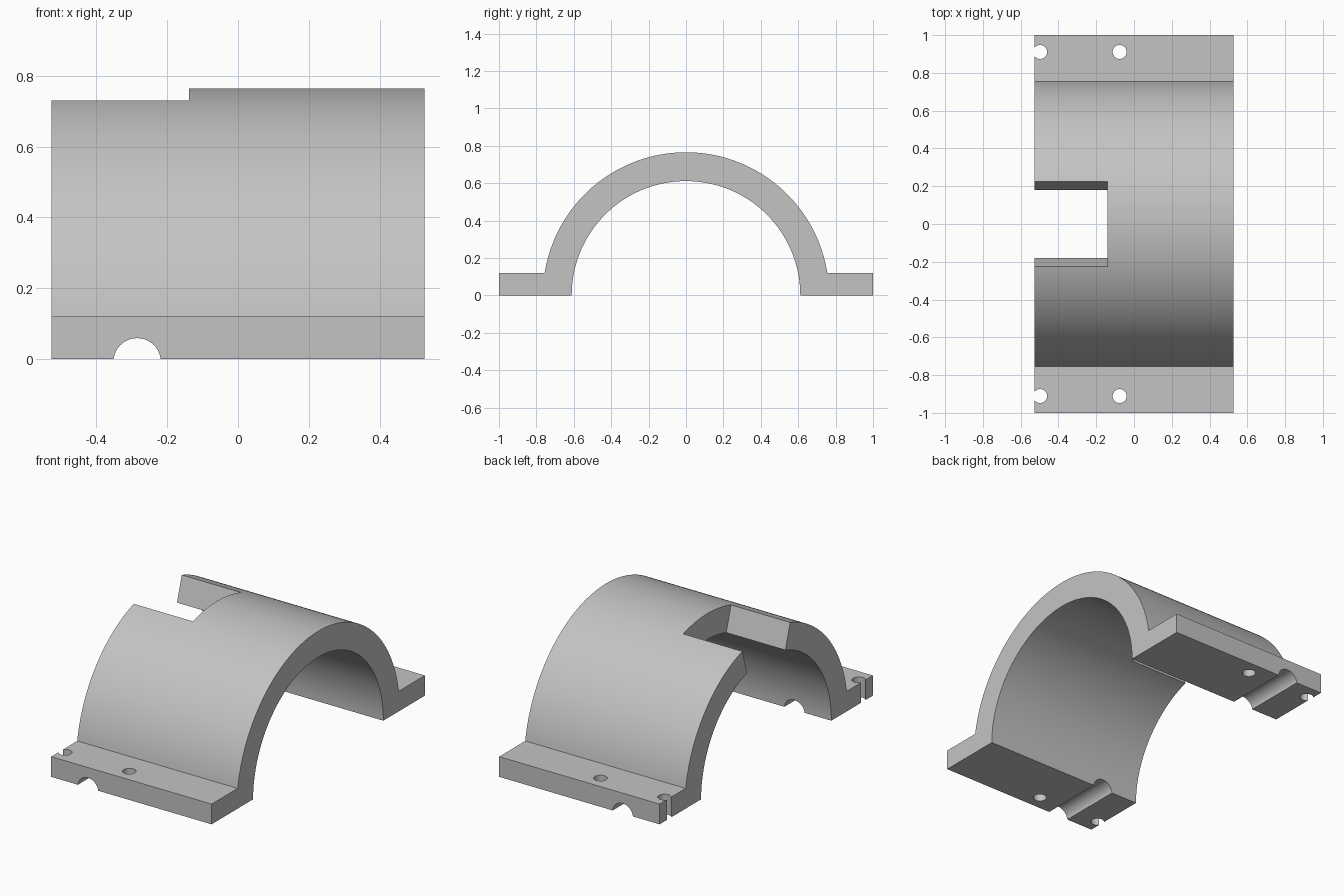
import bpy, bmesh, math
from mathutils import Matrix

cube = bpy.data.objects.get("Cube")
if cube:
    bpy.data.objects.remove(cube, do_unlink=True)

X0, X1 = -0.527, 0.527            # length of the clamp
R_OUT, R_IN = 0.765, 0.607        # arch radii
FLANGE = 0.12                     # flange thickness
SEGMENTS = 96

grey = bpy.data.materials.new("plain grey")
grey.use_nodes = True
colour = (0.55, 0.55, 0.55, 1)
grey.diffuse_color = colour
grey.node_tree.nodes["Principled BSDF"].inputs["Base Color"].default_value = colour


def to_object(name, bm):
    bmesh.ops.recalc_face_normals(bm, faces=bm.faces)
    mesh = bpy.data.meshes.new(name)
    bm.to_mesh(mesh)
    bm.free()
    mesh.materials.append(grey)
    obj = bpy.data.objects.new(name, mesh)
    bpy.context.collection.objects.link(obj)
    return obj


def prism(name, profile, x0, x1):
    """Extrude a (y, z) profile along x."""
    bm = bmesh.new()
    face = bm.faces.new([bm.verts.new((x0, y, z)) for y, z in profile])
    new = bmesh.ops.extrude_face_region(bm, geom=[face])["geom"]
    verts = [v for v in new if isinstance(v, bmesh.types.BMVert)]
    bmesh.ops.translate(bm, verts=verts, vec=(x1 - x0, 0, 0))
    return to_object(name, bm)


def cylinder(name, radius, depth, matrix):
    bm = bmesh.new()
    bmesh.ops.create_cone(bm, cap_ends=True, segments=40, radius1=radius,
                          radius2=radius, depth=depth, matrix=matrix)
    return to_object(name, bm)


def arc(radius, start, end):
    return [(radius * math.cos(start + (end - start) * i / SEGMENTS),
             radius * math.sin(start + (end - start) * i / SEGMENTS))
            for i in range(SEGMENTS + 1)]


# Half-round shell with a flat flange on each side
foot = math.asin(FLANGE / R_OUT)
profile = ([(1, 0), (1, FLANGE)] + arc(R_OUT, foot, math.pi - foot)
           + [(-1, FLANGE), (-1, 0)] + arc(R_IN + 0.004, math.pi, 0))
clamp = prism("half_clamp", profile, X0, X1)

# Radial slot at the crown, open at the right end
half = math.asin(0.225 / R_OUT)
slot = [(s * r * math.sin(half), r * math.cos(half))
        for s, r in ((-1, 0.4), (1, 0.4), (1, 1.0), (-1, 1.0))]
cutters = [prism("slot_cutter", slot, X0 - 0.1, -0.139)]

# Bolt holes through the flanges
for side in (-1, 1):
    for x in (-0.497, -0.076):
        cutters.append(cylinder("hole_cutter", 0.037, 0.6,
                                Matrix.Translation((x, side * 0.911, 0.06))))

# Round groove across the underside of both flanges
cutters.append(cylinder("groove_cutter", 0.067, 2.4,
                        Matrix.Translation((-0.285, 0, -0.008))
                        @ Matrix.Rotation(math.pi / 2, 4, "X")))

bpy.context.view_layer.objects.active = clamp
for cutter in cutters:
    cutter.hide_render = True
    cut = clamp.modifiers.new("cut", "BOOLEAN")
    cut.operation = "DIFFERENCE"
    cut.solver = "EXACT"
    cut.object = cutter
    bpy.ops.object.modifier_apply(modifier=cut.name)
    bpy.data.objects.remove(cutter, do_unlink=True)

bpy.ops.object.select_all(action="DESELECT")
clamp.select_set(True)
bpy.ops.object.shade_smooth_by_angle(angle=math.radians(25))
